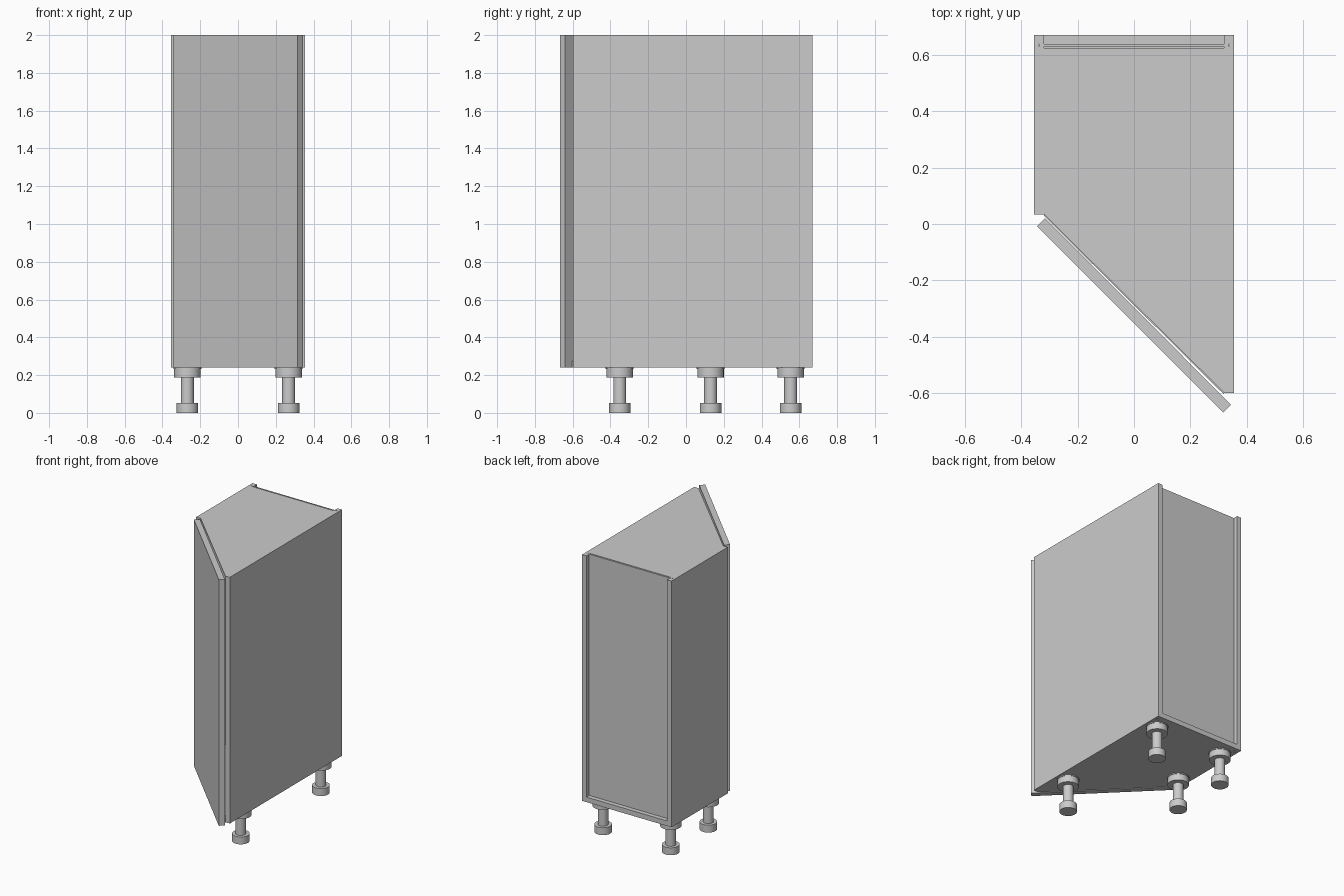
import bpy, bmesh, math

if "Cube" in bpy.data.objects:
    bpy.data.objects.remove(bpy.data.objects["Cube"])

Z0, Z1, T = 0.24, 2.0, 0.036      # carcass bottom, carcass top, board thickness
XO, XI = 0.354, 0.319             # outer and inner side faces
YB = 0.669                        # rear edge


def prism(name, pts, z0, z1):
    """Extrude a flat xy outline from z0 to z1."""
    bm = bmesh.new()
    face = bm.faces.new([bm.verts.new((x, y, z0)) for x, y in pts])
    ext = bmesh.ops.extrude_face_region(bm, geom=[face])
    for v in ext["geom"]:
        if isinstance(v, bmesh.types.BMVert):
            v.co.z = z1
    bmesh.ops.recalc_face_normals(bm, faces=bm.faces)
    me = bpy.data.meshes.new(name)
    bm.to_mesh(me)
    bm.free()
    ob = bpy.data.objects.new(name, me)
    bpy.context.collection.objects.link(ob)
    return ob


def side(name, s, front):
    """Side board with a groove for the back panel."""
    g = 0.338
    prism(name, [(s * XO, front), (s * XI, front), (s * XI, 0.628), (s * g, 0.628),
                 (s * g, 0.638), (s * XI, 0.638), (s * XI, YB), (s * XO, YB)], Z0, Z1)


def leg(name, x, y):
    """Adjustable foot: lathe a stepped profile."""
    prof = [(0, 0), (0.057, 0), (0.057, 0.053), (0.034, 0.053), (0.034, 0.187),
            (0.070, 0.187), (0.070, 0.233), (0.074, 0.233), (0.074, Z0), (0, Z0)]
    bm = bmesh.new()
    vs = [bm.verts.new((r, 0, z)) for r, z in prof]
    es = [bm.edges.new(p) for p in zip(vs, vs[1:])]
    bmesh.ops.spin(bm, geom=vs + es, cent=(0, 0, 0), axis=(0, 0, 1),
                   angle=math.tau, steps=32)
    bmesh.ops.remove_doubles(bm, verts=bm.verts, dist=1e-5)
    bmesh.ops.recalc_face_normals(bm, faces=bm.faces)
    me = bpy.data.meshes.new(name)
    bm.to_mesh(me)
    bm.free()
    ob = bpy.data.objects.new(name, me)
    ob.location = (x, y, 0)
    bpy.context.collection.objects.link(ob)
    bpy.ops.object.select_all(action='DESELECT')
    ob.select_set(True)
    bpy.context.view_layer.objects.active = ob
    bpy.ops.object.shade_smooth_by_angle(angle=math.radians(35))


# Side boards: short on the left, deep on the right
side("left_side", -1, 0.034)
side("right_side", 1, -0.598)

# Bottom runs to the rear edge, top stops at the back panel
prism("bottom_board", [(-XI, 0.029), (XI, -0.604), (XI, YB), (-XI, YB)], Z0, Z0 + T)
prism("top_board", [(-XI, 0.034), (XI, -0.598), (XI, 0.624), (-XI, 0.624)], Z1 - T, Z1)

# Thin back panel held in the grooves
prism("back_panel", [(-0.336, 0.629), (0.336, 0.629), (0.336, 0.637), (-0.336, 0.637)],
      Z0 + T, Z1)

# Diagonal door
prism("door", [(-0.343, -0.008), (0.316, -0.668), (0.344, -0.640), (-0.315, 0.020)], Z0, Z1)

# Four feet
for name, x, y in [("rear_left_leg", -0.268, 0.554), ("rear_right_leg", 0.268, 0.554),
                   ("front_left_leg", -0.268, 0.130), ("front_right_leg", 0.268, -0.351)]:
    leg(name, x, y)
